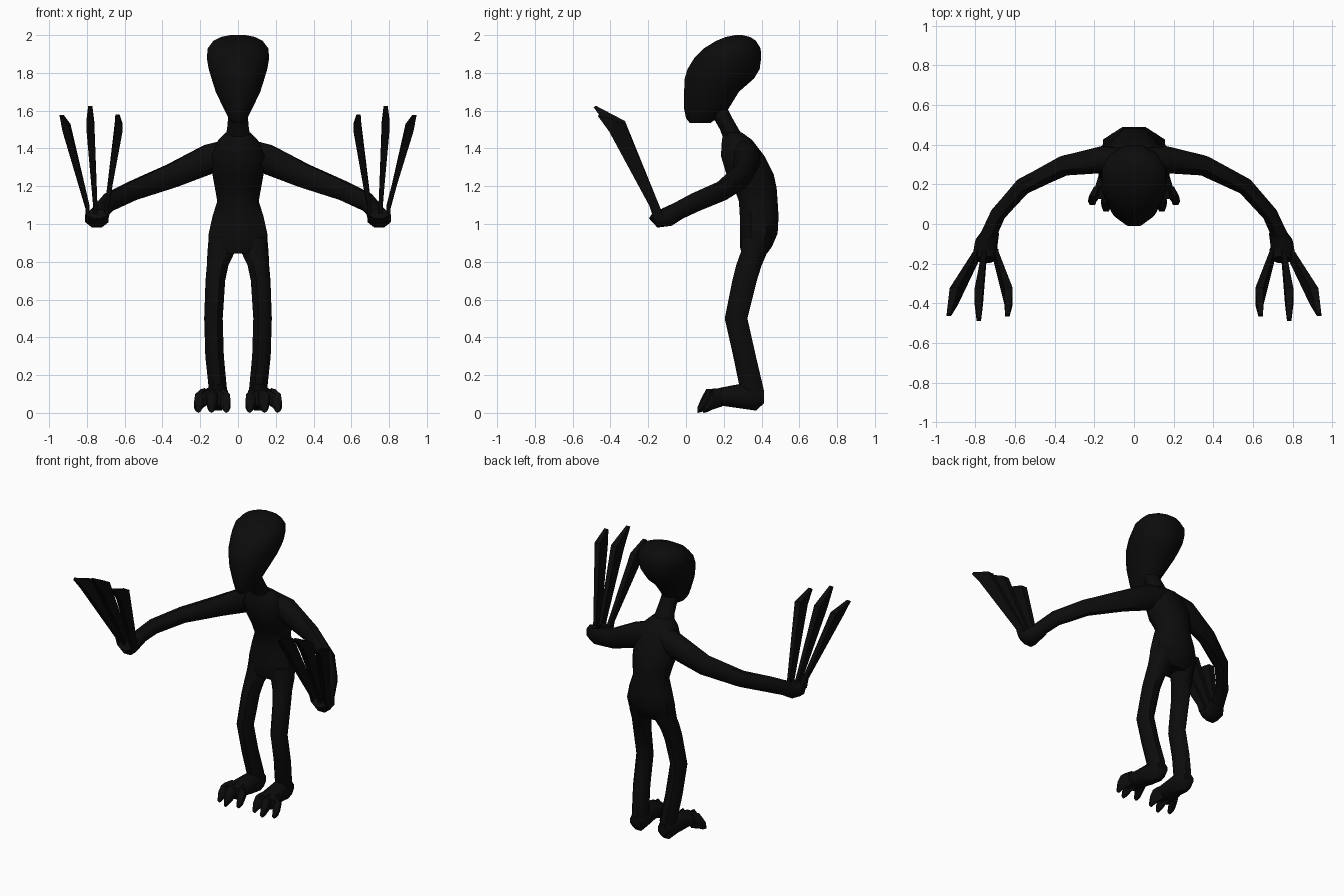
import bpy, bmesh, math
from mathutils import Vector

black = bpy.data.materials.new("matte black")
black.diffuse_color = (0.0035, 0.0035, 0.0035, 1)


def loft(name, rings, n=8, angle=50):
    """Skin a closed tube through rings of (centre, half axis u, half axis v)."""
    bm = bmesh.new()
    grow = 1 / math.cos(math.pi / n)
    loops = []
    for c, u, v in rings:
        loop = []
        for i in range(n):
            a = 2 * math.pi * (i + 0.5) / n
            loop.append(bm.verts.new(Vector(c) + grow * (math.cos(a) * Vector(u) + math.sin(a) * Vector(v))))
        loops.append(loop)
    for lo, hi in zip(loops, loops[1:]):
        for i in range(n):
            j = (i + 1) % n
            bm.faces.new((lo[i], lo[j], hi[j], hi[i]))
    bm.faces.new(loops[0][::-1])
    bm.faces.new(loops[-1])
    bmesh.ops.recalc_face_normals(bm, faces=bm.faces[:])
    me = bpy.data.meshes.new(name)
    bm.to_mesh(me)
    bm.free()
    me.materials.append(black)
    ob = bpy.data.objects.new(name, me)
    bpy.context.collection.objects.link(ob)
    bpy.ops.object.select_all(action='DESELECT')
    ob.select_set(True)
    bpy.context.view_layer.objects.active = ob
    bpy.ops.object.shade_smooth_by_angle(angle=math.radians(angle))
    return ob


def level(x, z, y0, y1, hw):
    """Horizontal ring spanning y0..y1 with half width hw."""
    return ((x, (y0 + y1) / 2, z), (hw, 0, 0), (0, (y1 - y0) / 2, 0))


def upright(x, y, z0, z1, hw):
    """Vertical ring facing front, spanning z0..z1."""
    return ((x, y, (z0 + z1) / 2), (hw, 0, 0), (0, 0, (z1 - z0) / 2))


def tube(path):
    """Rings square to a path of (x, y, z, half width, half height)."""
    pts = [Vector(p[:3]) for p in path]
    rings = []
    for i, p in enumerate(path):
        t = (pts[min(i + 1, len(pts) - 1)] - pts[max(i - 1, 0)]).normalized()
        side = t.cross(Vector((0, 0, 1))).normalized()
        rings.append((pts[i], side * p[3], side.cross(t) * p[4]))
    return rings


# Head: long face with a skull swept backwards
head = [(1.535, .02, .13, .03), (1.56, .0, .165, .05), (1.61, -.01, .225, .075),
        (1.70, -.01, .28, .118), (1.77, -.007, .36, .14), (1.82, .008, .39, .155),
        (1.88, .045, .398, .165), (1.93, .095, .395, .16), (1.97, .16, .37, .13),
        (1.99, .21, .34, .09), (2.0, .26, .30, .04)]
loft("head", [level(0, *r) for r in head], 12)

# Neck and torso
neck = [(1.65, .09, .20, .05), (1.57, .14, .24, .052), (1.50, .18, .28, .058), (1.42, .21, .33, .08)]
loft("neck", [level(0, *r) for r in neck])
torso = [(1.485, .20, .295, .065), (1.445, .19, .35, .105), (1.36, .185, .415, .14),
         (1.26, .215, .465, .135), (1.19, .255, .48, .122), (1.12, .28, .485, .11),
         (1.04, .285, .49, .135), (.95, .285, .485, .155), (.88, .285, .455, .155),
         (.845, .295, .43, .13)]
loft("torso", [level(0, *r) for r in torso])

for s, tag in ((1, "left"), (-1, "right")):
    # Leg, bent at the knee
    leg = [(.085, .93, .295, .455, .07), (.09, .85, .29, .43, .072), (.108, .78, .265, .40, .057),
           (.12, .70, .245, .375, .052), (.13, .50, .205, .325, .049), (.124, .30, .25, .37, .049),
           (.107, .13, .285, .41, .048), (.107, .06, .295, .405, .045)]
    loft(tag + "_leg", [level(s * r[0], *r[1:]) for r in leg])

    # Foot with three splayed toes
    foot = [(.107, .412, .05, .12, .035), (.107, .37, .012, .15, .05), (.11, .28, .025, .152, .058),
            (.125, .19, .038, .135, .07), (.133, .125, .038, .118, .075)]
    loft(tag + "_foot", [upright(s * r[0], *r[1:]) for r in foot])
    for k, (bx, tx, ty) in enumerate(((.09, .062, .09), (.133, .14, .062), (.175, .21, .095))):
        mx = (bx + 2 * tx) / 3
        toe = [(bx, .19, .04, .125, .026), (mx, ty + .045, .025, .118, .029),
               (tx, ty + .02, .01, .075, .022), (tx, ty, .002, .03, .013)]
        loft(f"{tag}_toe_{k + 1}", [upright(s * r[0], *r[1:]) for r in toe], 6)

    # Arm sweeping out and forward to the hand
    arm = [(.04, .31, 1.375, .07, .075), (.15, .325, 1.345, .068, .078), (.35, .295, 1.255, .05, .063),
           (.56, .19, 1.175, .042, .05), (.685, .05, 1.115, .038, .048), (.74, -.07, 1.055, .04, .044)]
    loft(tag + "_arm", tube([(s * p[0],) + p[1:] for p in arm]))
    hand = [(.72, -.04, 1.07, .04, .045), (.745, -.10, 1.037, .057, .05),
            (.747, -.14, 1.03, .062, .05), (.747, -.18, 1.055, .05, .03)]
    loft(tag + "_hand", tube([(s * p[0],) + p[1:] for p in hand]))

    # Long blade fingers, widest just before the pointed tip
    for k, (bx, mx, tx, drop) in enumerate(((.695, .632, .638, .045), (.755, .782, .782, 0),
                                           (.797, .908, .933, .05))):
        blade = [(bx, -.15, 1.04, .011, .025, 0), (bx, -.165, 1.09, .011, .03, .008),
                 (mx, -.365, 1.525 - drop * .3, .021, .042, -.02),
                 (tx, -.483 + drop * .5, 1.622 - drop, .011, .006, -.004)]
        loft(f"{tag}_finger_{k + 1}",
             [((s * x, y, z), (hw, 0, 0), (0, d, -e)) for x, y, z, hw, d, e in blade], 4, 30)
